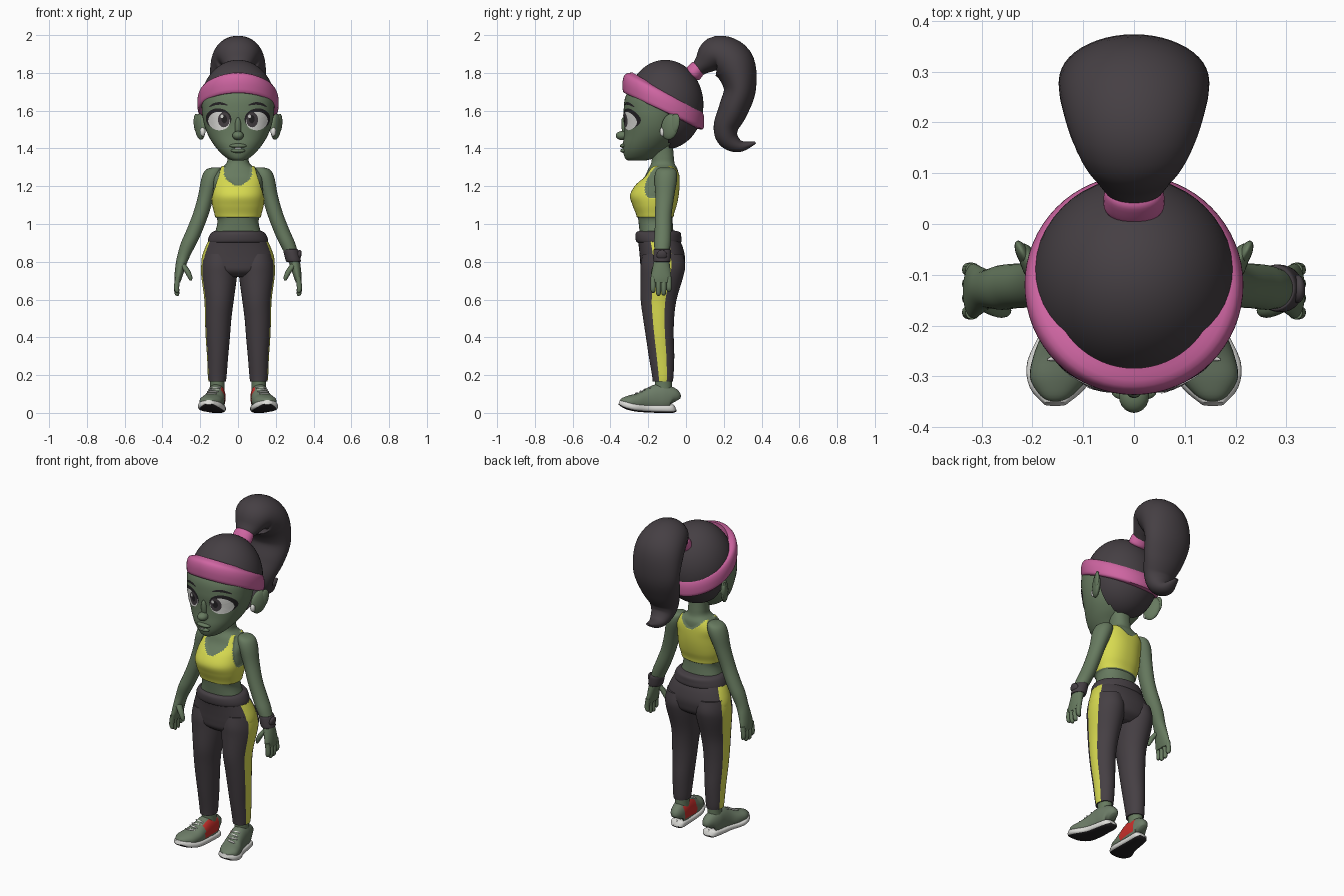
import bpy, bmesh, math
from mathutils import Vector, Euler
from mathutils.bvhtree import BVHTree

cube = bpy.data.objects.get("Cube")
if cube:
    bpy.data.objects.remove(cube, do_unlink=True)


def material(name, *rgb):
    m = bpy.data.materials.new(name)
    m.use_nodes = True
    m.diffuse_color = (*rgb, 1)
    node = m.node_tree.nodes["Principled BSDF"]
    node.inputs["Base Color"].default_value = (*rgb, 1)
    node.inputs["Roughness"].default_value = 0.8
    return m


SKIN = material("green skin", .135, .195, .115)
DARK = material("charcoal", .06, .05, .057)
LIME = material("lime yellow", .68, .7, .08)
PINK = material("pink", .62, .13, .36)
SHOE = material("shoe green", .15, .2, .135)
WHITE = material("off white", .72, .72, .69)
BLACK = material("black", .018, .016, .018)
RED = material("red", .6, .03, .025)
made = []


def finish(name, bm, mats):
    bmesh.ops.recalc_face_normals(bm, faces=bm.faces)
    mesh = bpy.data.meshes.new(name)
    bm.to_mesh(mesh)
    bm.free()
    for m in mats:
        mesh.materials.append(m)
    ob = bpy.data.objects.new(name, mesh)
    bpy.context.collection.objects.link(ob)
    made.append(ob)
    return ob


def spline(rows, sub):
    out = []
    for i in range(len(rows) - 1):
        quad = [rows[min(max(j, 0), len(rows) - 1)] for j in range(i - 1, i + 3)]
        for k in range(sub):
            t = k / sub
            out.append([.5 * (2*b + (c-a)*t + (2*a-5*b+4*c-d)*t*t + (3*b-a-3*c+d)*t**3)
                        for a, b, c, d in zip(*quad)])
    return out + [list(rows[-1])]


def loft(name, rows, mats, rule=None, n=32, sub=4, follow=False, square=1, side=1):
    """Skin smooth oval sections (x, y, z, half width, half depth)."""
    rows = spline([(r[0] * side, *r[1:]) for r in rows], sub)
    bm = bmesh.new()
    rings = []
    for i, (x, y, z, rx, ry) in enumerate(rows):
        perp = Vector((0, 1, 0))
        if follow:
            a, b = rows[max(i - 1, 0)], rows[min(i + 1, len(rows) - 1)]
            perp = Vector((0, b[2] - a[2], a[1] - b[1])).normalized()
        ring = []
        for k in range(n):
            c, s = math.cos(math.tau * k / n), math.sin(math.tau * k / n)
            c, s = (math.copysign(abs(v) ** square, v) for v in (c, s))
            ring.append(bm.verts.new(Vector((x + rx * c, y, z)) + perp * ry * s))
        rings.append(ring)
    for lo, hi in zip(rings, rings[1:]):
        for k in range(n):
            j = (k + 1) % n
            f = bm.faces.new((lo[k], lo[j], hi[j], hi[k]))
            if rule:
                a = math.tau * (k + .5) / n
                f.material_index = rule(f.calc_center_median(), math.cos(a) * side, math.sin(a))
    bm.faces.new(rings[0])
    bm.faces.new(rings[-1])
    return finish(name, bm, mats)


def slab(z, rx, front, back, x=0):
    return (x, (front + back) / 2, z, rx, (back - front) / 2)


def blob(name, loc, size, mat, rot=(0, 0, 0), keep=None):
    bm = bmesh.new()
    bmesh.ops.create_uvsphere(bm, u_segments=48 if keep else 20, v_segments=40 if keep else 14, radius=1)
    turn = Euler(rot).to_matrix()
    for v in bm.verts:
        v.co = turn @ Vector(a * b for a, b in zip(v.co, size)) + Vector(loc)
    if keep:
        gone = [f for f in bm.faces if not keep(f.calc_center_median())]
        bmesh.ops.delete(bm, geom=gone, context='FACES')
    return finish(name, bm, [mat])


# Torso with a cropped sports top
def top_rule(c, ca, sa):
    x, z = abs(c.x), c.z
    if z < 1.04 or z > 1.3:
        return 0
    if z > 1.13 and x > .135 - .3 * (z - 1.13):
        return 0
    dip = 1.2 if sa < 0 else 1.25
    return 0 if z > dip and x < .072 * min(1, (z - dip) / .05) ** .5 else 1


torso = loft("torso", [
    slab(.9, .14, -.24, -.06), slab(1, .11, -.25, -.07), slab(1.05, .118, -.258, -.07),
    slab(1.1, .13, -.277, -.055), slab(1.15, .134, -.29, -.045), slab(1.2, .13, -.265, -.04),
    slab(1.25, .128, -.22, -.04), slab(1.29, .1, -.2, -.045), slab(1.32, .062, -.185, -.06),
    slab(1.36, .055, -.18, -.065), slab(1.42, .055, -.18, -.07)],
    [SKIN, LIME], top_rule, n=96, sub=8, square=.88)
cloth = {i for p in torso.data.polygons if p.material_index for i in p.vertices}
for i, shift in [(i, torso.data.vertices[i].normal * .006) for i in cloth]:
    torso.data.vertices[i].co += shift


# Leggings: hips, waistband, legs with side stripes
def hip_stripe(c, ca, sa):
    return int(abs(sa) < .34)


def leg_stripe(c, ca, sa):
    return int(abs(sa) < .34 and ca > 0)


loft("leggings_hips", [
    slab(.72, .1, -.2, -.06), slab(.75, .17, -.235, -.02), slab(.79, .192, -.242, -.008),
    slab(.83, .19, -.245, -.006), slab(.88, .172, -.25, -.018), slab(.92, .153, -.255, -.035),
    slab(.95, .14, -.25, -.045)], [DARK, LIME], hip_stripe, n=48, square=.92)
loft("waistband", [
    slab(.9, .15, -.245, -.04), slab(.905, .16, -.262, -.025), slab(.93, .155, -.268, -.025),
    slab(.955, .14, -.264, -.03), slab(.965, .115, -.24, -.06)], [DARK], n=48)
for s, word in ((1, "left"), (-1, "right")):
    loft(word + "_leg", [
        slab(.84, .085, -.23, -.015, .1), slab(.78, .095, -.24, -.004, .1), slab(.72, .094, -.24, -.015, .1),
        slab(.6, .078, -.24, -.05, .1), slab(.5, .07, -.227, -.063, .105), slab(.4, .064, -.212, -.065, .107),
        slab(.3, .056, -.197, -.062, .108), slab(.2, .05, -.18, -.066, .11), slab(.165, .046, -.176, -.07, .11)],
        [DARK, LIME], leg_stripe, n=48, side=s)
    loft(word + "_ankle", [slab(.2, .04, -.165, -.075, .11), slab(.15, .038, -.165, -.075, .11),
                           slab(.1, .04, -.165, -.075, .11)], [SKIN], side=s)

    # Sneaker: sole, upper, laces
    loft(word + "_sole", [
        (.105, -.055, .026, .018, .014), (.108, -.07, .022, .042, .022), (.115, -.13, .022, .05, .022),
        (.122, -.2, .024, .057, .022), (.14, -.27, .03, .07, .022), (.15, -.32, .044, .056, .022),
        (.155, -.354, .056, .022, .012)],
        [WHITE, BLACK], lambda c, ca, sa: int(sa < -.6), follow=True, square=.7, side=s)
    loft(word + "_shoe_upper", [
        (.105, -.057, .06, .02, .03), (.108, -.07, .075, .038, .055), (.112, -.11, .08, .046, .07),
        (.115, -.15, .08, .048, .072), (.122, -.2, .07, .052, .06), (.135, -.25, .06, .06, .045),
        (.147, -.3, .058, .058, .035), (.153, -.335, .058, .034, .022), (.155, -.348, .056, .014, .01)],
        [SHOE, RED], lambda c, ca, sa: int(ca < -.5 and sa > -.4 and -.21 < c.y < -.09),
        follow=True, square=.9, side=s)
    for k in range(4):
        blob(word + "_lace", (s * (.122 + k * .006), -.195 - k * .022, .133 - k * .01),
             (.032, .006, .005), WHITE, (0, 0, .2 * s * (-1) ** k))

    # Arm, palm, fingers and thumb
    loft(word + "_arm", [
        (.115, -.105, 1.3, .02, .03), (.128, -.105, 1.285, .045, .052), (.142, -.107, 1.24, .052, .06),
        (.168, -.112, 1.15, .043, .05), (.198, -.12, 1.05, .042, .044), (.233, -.122, .96, .043, .044),
        (.26, -.125, .9, .042, .044), (.288, -.128, .83, .034, .038), (.303, -.13, .78, .028, .045),
        (.316, -.132, .72, .021, .054), (.321, -.132, .69, .015, .05)], [SKIN], side=s)
    for k, low in enumerate((.635, .62, .622, .64)):
        y = -.174 + k * .028
        loft(word + "_finger", [(.318, y, .72, .014, .014), (.325, y, .67, .014, .014),
                                (.323, y, low + .01, .012, .012), (.32, y, low, .005, .005)],
             [SKIN], n=12, side=s)
    loft(word + "_thumb", [(.298, -.15, .79, .018, .02), (.272, -.165, .755, .017, .018),
                           (.255, -.17, .72, .013, .014), (.25, -.17, .7, .006, .007)],
         [SKIN], n=12, side=s)

# Watch on the left wrist
loft("watch_strap", [slab(.8, .032, -.165, -.09, .294), slab(.806, .04, -.173, -.082, .293),
                     slab(.86, .04, -.172, -.08, .28), slab(.866, .032, -.165, -.09, .279)], [DARK])
blob("watch_case", (.322, -.128, .835), (.014, .028, .028), DARK, (0, .25, 0))

# Head
head = loft("head", [
    slab(1.335, .025, -.305, -.22), slab(1.348, .058, -.322, -.17), slab(1.38, .095, -.332, -.13),
    slab(1.42, .128, -.334, -.08), slab(1.47, .158, -.328, -.04), slab(1.53, .18, -.326, -.02),
    slab(1.6, .191, -.33, -.01), slab(1.68, .188, -.318, -.01), slab(1.76, .145, -.26, -.02),
    slab(1.8, .09, -.2, -.05)], [SKIN], n=64, sub=6, square=.94)
blob("nose", (0, -.338, 1.468), (.03, .034, .024), SKIN)
blob("nose_bridge", (0, -.325, 1.51), (.017, .016, .055), SKIN, (.15, 0, 0))
blob("upper_lip", (0, -.33, 1.414), (.045, .02, .012), SKIN)
blob("lower_lip", (0, -.328, 1.388), (.038, .02, .012), SKIN)
surface = BVHTree.FromPolygons([v.co for v in head.data.vertices],
                               [p.vertices for p in head.data.polygons])


def decal(name, x, z, rx, rz, lift, mat, tilt=0, bend=0):
    """Thin oval plate laid onto the face."""
    bm = bmesh.new()
    bmesh.ops.create_circle(bm, cap_ends=True, cap_tris=True, segments=32, radius=1)
    for _ in range(2):
        bmesh.ops.subdivide_edges(bm, edges=bm.edges, cuts=1, use_grid_fill=True)
    for v in bm.verts:
        u, w = v.co.x * rx, v.co.y * rz - bend * v.co.x ** 2
        px = x + u * math.cos(tilt) - w * math.sin(tilt)
        pz = z + u * math.sin(tilt) + w * math.cos(tilt)
        hit = surface.ray_cast(Vector((px, -1, pz)), Vector((0, 1, 0)))[0]
        v.co = (px, (hit.y if hit else -.2) - lift, pz)
    ob = finish(name, bm, [mat])
    if ob.data.polygons[0].normal.y > 0:
        ob.data.flip_normals()


decal("teeth", 0, 1.401, .02, .004, .016, WHITE)
for s, word in ((1, "left"), (-1, "right")):
    decal(word + "_eyelashes", s * .103, 1.556, .068, .056, .002, BLACK, s * .1)
    decal(word + "_eye_white", s * .1, 1.545, .058, .049, .0045, WHITE, s * .1)
    decal(word + "_iris", s * .075, 1.552, .031, .04, .007, DARK)
    decal(word + "_pupil", s * .073, 1.555, .015, .022, .0085, BLACK)
    decal(word + "_eye_glint", s * .073 - .012, 1.57, .008, .009, .0095, WHITE)
    decal(word + "_eyebrow", s * .105, 1.638, .05, .007, .003, BLACK, -s * .08, .014)
    blob(word + "_ear", (s * .2, -.085, 1.515), (.02, .05, .07), SKIN, (-.25, 0, -s * .45))
    blob(word + "_ear_rim", (s * .217, -.062, 1.53), (.013, .03, .055), SKIN, (-.25, 0, -s * .45))
    blob(word + "_earring", (s * .187, -.125, 1.488), (.014, .014, .024), WHITE)


# Hair cap, open over the face below the headband
def band_height(y):
    return 1.65 - .45 * (y + .12)


blob("hair_cap", (0, -.11, 1.632), (.2, .202, .237), DARK,
     keep=lambda c: c.y > -.09 or c.z > band_height(c.y))

# Headband: tilted rounded ring
bm = bmesh.new()
profile = spline([(-.046, -.05), (-.052, -.006), (-.02, .002), (.02, 0), (.048, -.014), (.056, -.05)], 3)
turns = 64
rings = []
for k in range(turns):
    c, s = math.cos(math.tau * k / turns), math.sin(math.tau * k / turns)
    rings.append([bm.verts.new(((.213 + r) * c, -.12 + (.214 + r) * s,
                                band_height(-.12 + .214 * s) + h)) for h, r in profile])
for a, b in zip(rings, rings[1:] + rings[:1]):
    for k in range(len(profile)):
        j = (k + 1) % len(profile)
        bm.faces.new((a[k], b[k], b[j], a[j]))
finish("headband", bm, [PINK])

# Ponytail and its tie
loft("ponytail", [
    (0, .05, 1.8, .04, .032), (0, .092, 1.845, .075, .055), (0, .16, 1.893, .12, .102),
    (0, .25, 1.848, .145, .112), (0, .285, 1.72, .146, .086), (0, .25, 1.605, .125, .078),
    (0, .212, 1.515, .092, .066), (0, .225, 1.45, .07, .056), (0, .285, 1.412, .045, .032),
    (0, .368, 1.43, .012, .006)], [DARK], n=48, sub=6, follow=True)
loft("hair_tie", [(0, .03, 1.785, .05, .038), (0, .038, 1.795, .06, .046), (0, .062, 1.825, .058, .044),
                  (0, .07, 1.835, .048, .036)], [PINK], follow=True)

# Smooth shading with sharp edges kept
for ob in bpy.context.selected_objects:
    ob.select_set(False)
for ob in made:
    ob.select_set(True)
bpy.context.view_layer.objects.active = made[0]
bpy.ops.object.shade_smooth_by_angle(angle=math.radians(50))
